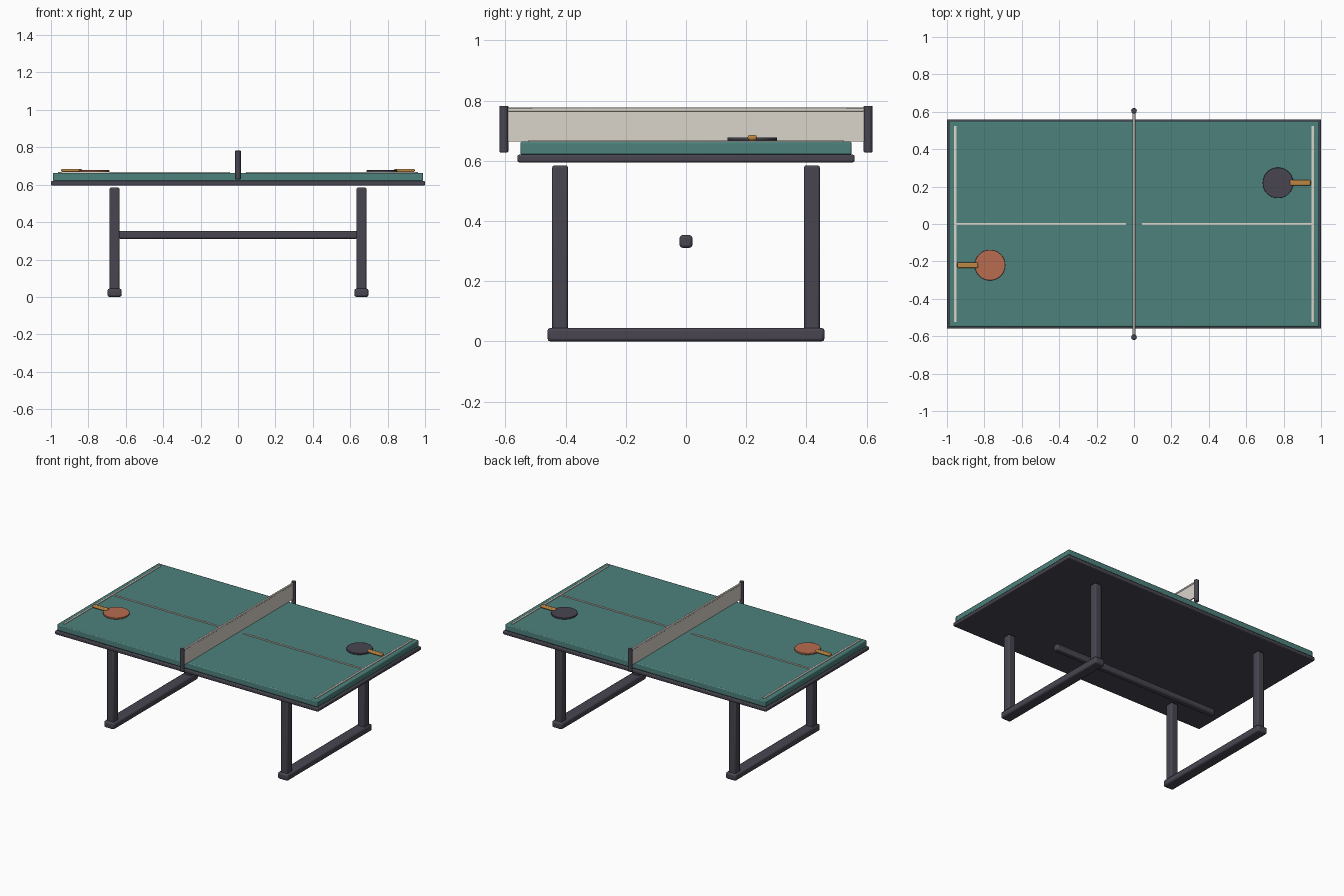
import bpy, math

if "Cube" in bpy.data.objects:
    bpy.data.objects.remove(bpy.data.objects["Cube"])


def material(name, rgb):
    m = bpy.data.materials.new(name)
    m.diffuse_color = (*rgb, 1)
    m.use_nodes = True
    m.node_tree.nodes["Principled BSDF"].inputs["Base Color"].default_value = m.diffuse_color
    return m


DARK = material("dark_metal", (0.065, 0.06, 0.08))
GREEN = material("table_green", (0.075, 0.22, 0.20))
CREAM = material("cream", (0.70, 0.66, 0.60))
RED = material("red_rubber", (0.48, 0.15, 0.08))
WOOD = material("wood", (0.50, 0.24, 0.06))


def finish(o, name, mat, bevel):
    o.name = name
    o.data.materials.append(mat)
    bpy.ops.object.transform_apply(location=False, rotation=True, scale=True)
    if bevel:
        b = o.modifiers.new("bevel", 'BEVEL')
        b.width = bevel
        b.segments = 2
        b.limit_method = 'ANGLE'
    bpy.ops.object.shade_smooth_by_angle(angle=math.radians(35))
    return o


def box(name, x, y, z, mat, bevel=0.0):
    # x, y, z are (min, max) ranges
    r = (x, y, z)
    bpy.ops.mesh.primitive_cube_add(size=1, location=[(a + b) / 2 for a, b in r])
    o = bpy.context.object
    o.scale = [b - a for a, b in r]
    return finish(o, name, mat, bevel)


def cyl(name, x, y, z, radius, mat, bevel=0.0, verts=32):
    bpy.ops.mesh.primitive_cylinder_add(vertices=verts, radius=radius, depth=z[1] - z[0],
                                        location=(x, y, (z[0] + z[1]) / 2))
    return finish(bpy.context.object, name, mat, bevel)


def span(c, w):
    return (c - w / 2, c + w / 2)


# Table top and its under frame
box("top_frame", (-1, 1), (-0.56, 0.56), (0.595, 0.62), DARK, 0.006)
box("table_top", (-0.99, 0.99), (-0.55, 0.55), (0.62, 0.664), GREEN, 0.006)

for s, side in ((-1, "left"), (1, "right")):
    # Painted lines
    box(side + "_end_line", span(s * 0.955, 0.014), (-0.525, 0.525), (0.662, 0.668), CREAM, 0.001)
    box(side + "_centre_line", sorted((s * 0.043, s * 0.955)), span(0, 0.012),
        (0.662, 0.668), CREAM, 0.001)

    # Leg frame: foot bar and two uprights
    box(side + "_foot", span(s * 0.66, 0.075), (-0.46, 0.46), (0, 0.045), DARK, 0.01)
    for t, end in ((-1, "front"), (1, "back")):
        box(f"{side}_{end}_leg", span(s * 0.66, 0.053), span(t * 0.418, 0.053),
            (0.035, 0.585), DARK, 0.008)

    # Paddle: blade and handle
    px, py = s * 0.77, s * 0.22
    cyl(side + "_paddle_blade", px, py, (0.667, 0.678), 0.082, DARK if s > 0 else RED, 0.002, 40)
    box(side + "_paddle_handle", sorted((s * 0.834, s * 0.945)), span(py, 0.03),
        (0.668, 0.685), WOOD, 0.006)

# Stretcher between the leg frames
box("stretcher", (-0.64, 0.64), span(0, 0.042), (0.311, 0.353), DARK, 0.009)

# Net, top tape and posts
box("net", span(0, 0.008), (-0.592, 0.592), (0.664, 0.77), CREAM)
box("net_tape", span(0, 0.014), (-0.592, 0.592), (0.764, 0.776), CREAM, 0.003)
for t, end in ((-1, "front"), (1, "back")):
    cyl(end + "_net_post", 0, t * 0.605, (0.628, 0.782), 0.015, DARK, 0.003, 20)
